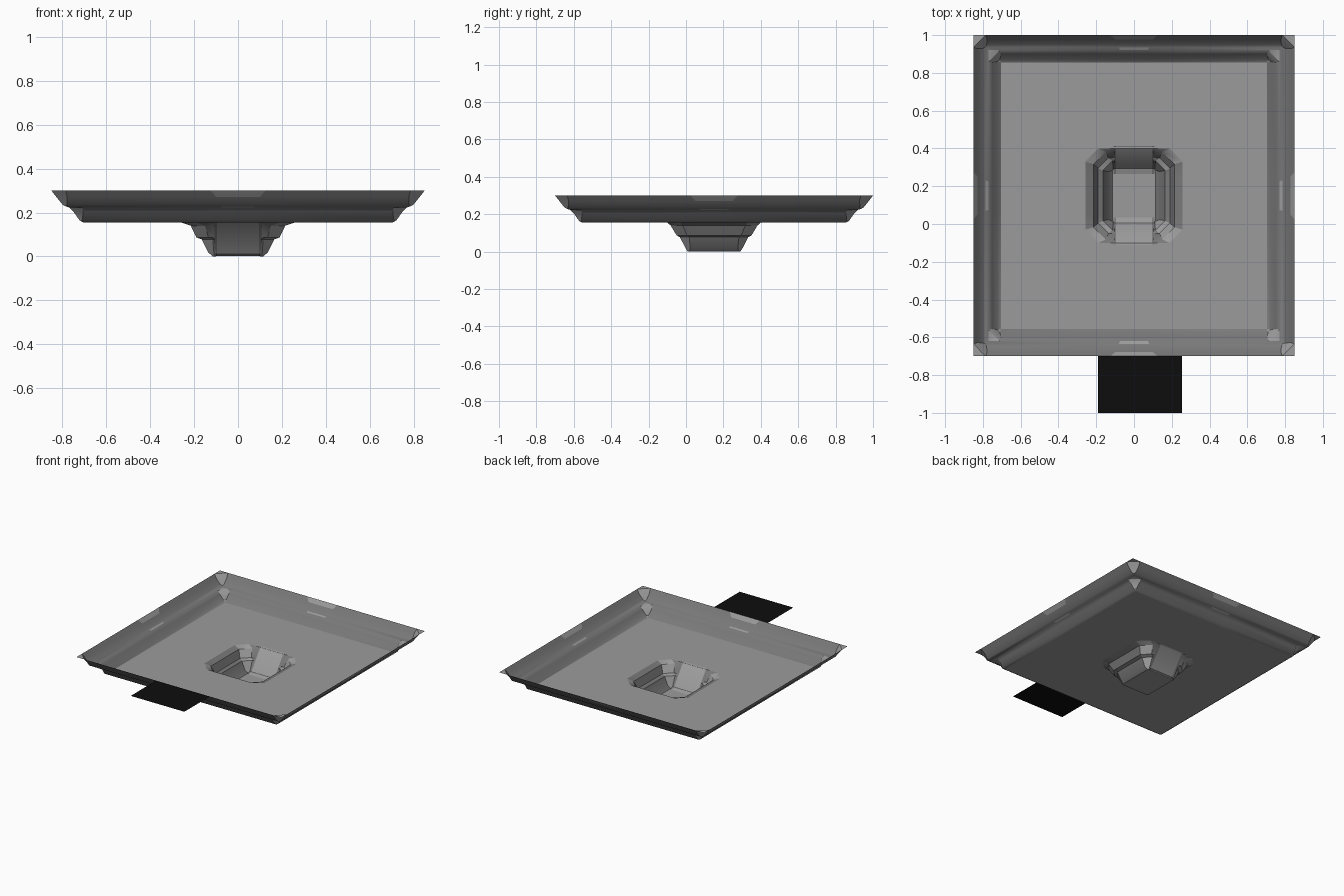
import bpy, bmesh
from mathutils import Vector

if "Cube" in bpy.data.objects:
    bpy.data.objects.remove(bpy.data.objects["Cube"])

CY = 0.15  # centre of the tray in y


def material(name, v):
    m = bpy.data.materials.new(name)
    m.diffuse_color = (v, v, v, 1)
    m.use_nodes = True
    m.node_tree.nodes["Principled BSDF"].inputs["Base Color"].default_value = m.diffuse_color
    return m


WALL = material("dark grey", 0.19)
LIGHT = material("light grey", 0.33)
BLACK = material("black", 0.004)


def finish(name, bm, mats, smooth=True):
    bmesh.ops.remove_doubles(bm, verts=bm.verts, dist=0.0005)
    bmesh.ops.dissolve_degenerate(bm, edges=bm.edges, dist=0.0005)
    for f in bm.faces:
        f.normal_update()
        if f.normal.z < 0:
            f.normal_flip()
    me = bpy.data.meshes.new(name)
    bm.to_mesh(me)
    bm.free()
    for m in mats:
        me.materials.append(m)
    ob = bpy.data.objects.new(name, me)
    bpy.context.collection.objects.link(ob)
    if smooth:
        bpy.ops.object.select_all(action='DESELECT')
        ob.select_set(True)
        bpy.context.view_layer.objects.active = ob
        bpy.ops.object.shade_smooth_by_angle(angle=0.5)
    return ob


def loop(hx, hy, z, c, w):
    """Chamfered rectangle, four points on each side."""
    pts = []
    for along, out, a, b in (((1, 0), (0, -1), hx, hy), ((0, 1), (1, 0), hy, hx),
                             ((-1, 0), (0, 1), hx, hy), ((0, -1), (-1, 0), hy, hx)):
        for t in (-(a - c), -w, w, a - c):
            pts.append(Vector((along[0] * t + out[0] * b,
                               along[1] * t + out[1] * b + CY, z)))
    return pts


def stepped_wall(name, rings, is_light, skip=()):
    bm = bmesh.new()
    loops = [[bm.verts.new(p) for p in loop(*r)] for r in rings]
    for i in range(len(loops) - 1):
        a, b = loops[i], loops[i + 1]
        for k in range(16):
            if k in skip:
                continue
            n = (k + 1) % 16
            f = bm.faces.new((a[k], a[n], b[n], b[k]))
            f.material_index = int(is_light(i, k))
    return finish(name, bm, (WALL, LIGHT))


# Outer tray rim: two sloped steps with corner facets and light side notches
# ring: half x, half y, height, corner chamfer, half notch width
tray = [(s, s, z, c, w) for s, z, c, w in (
    (0.85, 0.30, 0.0, 0.125), (0.85, 0.30, 0.065, 0.125),
    (0.828, 0.272, 0.05, 0.10), (0.80, 0.237, 0.02, 0.08),
    (0.785, 0.228, 0.0, 0.08), (0.77, 0.224, 0.0, 0.075),
    (0.77, 0.224, 0.06, 0.075), (0.75, 0.205, 0.045, 0.075),
    (0.722, 0.165, 0.012, 0.075), (0.705, 0.155, 0.0, 0.075))]
stepped_wall("tray_rim", tray,
             lambda i, k: k % 4 == 3 or (k % 4 == 1 and i in (1, 4)))

# Sunken pit: two smaller steps, open in the middle of front and back
pit = [(0.258, 0.25, 0.155, 0.07, 0.1), (0.215, 0.232, 0.14, 0.065, 0.1),
       (0.19, 0.20, 0.087, 0.055, 0.1), (0.165, 0.183, 0.078, 0.05, 0.1),
       (0.135, 0.152, 0.018, 0.025, 0.1), (0.115, 0.14, 0.0, 0.005, 0.1)]
stepped_wall("pit_wall", pit, lambda i, k: k % 4 == 3, skip=(1, 9))

# Flat tray floor with the pit opening
bm = bmesh.new()
for ring in (tray[-1], pit[0]):
    vs = []
    for p in loop(*ring):
        if not vs or (vs[-1].co - p).length > 0.001:
            vs.append(bm.verts.new(p))
    if (vs[0].co - vs[-1].co).length < 0.001:
        bm.verts.remove(vs.pop())
    for i, v in enumerate(vs):
        bm.edges.new((v, vs[i - 1]))
bmesh.ops.triangle_fill(bm, edges=bm.edges[:], use_beauty=True)
finish("tray_floor", bm, (LIGHT,), False)

# Pit bottom
bm = bmesh.new()
bm.faces.new([bm.verts.new(p) for p in loop(*pit[-1])])
finish("pit_floor", bm, (LIGHT,), False)

# Straight ramps at the front and back of the pit
for name, s in (("front_ramp", -1), ("back_ramp", 1)):
    bm = bmesh.new()
    rows = [[bm.verts.new((x, CY + s * y, z)) for x in (-0.108, -0.095, 0.095, 0.108)]
            for y, z in ((0.262, 0.157), (0.247, 0.15), (0.145, 0.012), (0.115, 0.002))]
    for a, b in zip(rows, rows[1:]):
        for k in range(3):
            f = bm.faces.new((a[k], a[k + 1], b[k + 1], b[k]))
            f.material_index = int(k == 1)
    finish(name, bm, (WALL, LIGHT))

# Black flat plate beside the front rim
bm = bmesh.new()
bm.faces.new([bm.verts.new((x, y, 0.3)) for x, y in
              ((-0.19, -1), (0.255, -1), (0.255, -0.7), (-0.19, -0.7))])
finish("front_plate", bm, (BLACK,), False)
